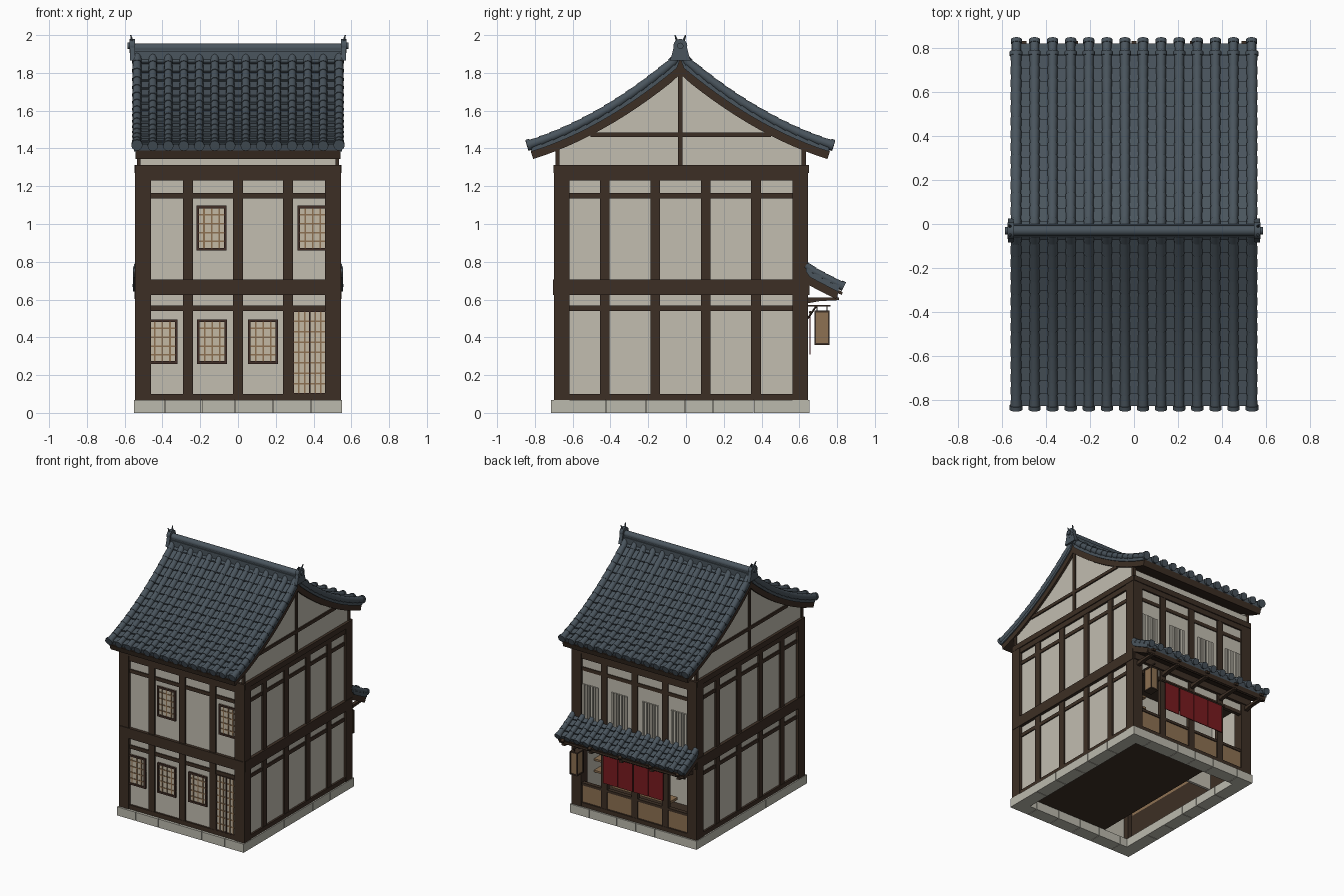
import bpy, bmesh, math, random
from mathutils import Vector, Matrix

random.seed(3)


def material(name, rgb):
    m = bpy.data.materials.new(name)
    m.diffuse_color = (*rgb, 1)
    return m


PLASTER = material("plaster", (0.54, 0.51, 0.435))
TIMBER = material("dark timber", (0.046, 0.028, 0.018))
FRAME = material("window frame brown", (0.055, 0.028, 0.02))
TILE = material("slate tile", (0.068, 0.09, 0.11))
STONE = material("pale stone", (0.50, 0.49, 0.42))
TAN = material("tan wood", (0.27, 0.165, 0.085))
PAPER = material("window paper", (0.55, 0.48, 0.37))
RED = material("red cloth", (0.19, 0.011, 0.014))
GREY = material("grey slats", (0.26, 0.25, 0.22))


def finish(name, bm, mat, smooth=False):
    bmesh.ops.recalc_face_normals(bm, faces=bm.faces)
    me = bpy.data.meshes.new(name)
    bm.to_mesh(me)
    bm.free()
    me.materials.append(mat)
    ob = bpy.data.objects.new(name, me)
    bpy.context.collection.objects.link(ob)
    if smooth:
        bpy.ops.object.select_all(action='DESELECT')
        ob.select_set(True)
        bpy.context.view_layer.objects.active = ob
        bpy.ops.object.shade_smooth_by_angle(angle=0.65)
    return ob


def boxes(name, mat, items):
    """One object from many boxes (x0, x1, y0, y1, z0, z1)."""
    bm = bmesh.new()
    for x0, x1, y0, y1, z0, z1 in items:
        mid = Vector((x0 + x1, y0 + y1, z0 + z1)) / 2
        size = Matrix.Diagonal((abs(x1 - x0), abs(y1 - y0), z1 - z0, 1))
        bmesh.ops.create_cube(bm, size=1, matrix=Matrix.Translation(mid) @ size)
    return finish(name, bm, mat)


def prism(bm, pts, x0, x1):
    """Extrude a (y, z) outline along x."""
    a = [bm.verts.new((x0, y, z)) for y, z in pts]
    b = [bm.verts.new((x1, y, z)) for y, z in pts]
    n = len(pts)
    bm.faces.new(a)
    bm.faces.new(b[::-1])
    for i in range(n):
        bm.faces.new((a[i], b[i], b[(i + 1) % n], a[(i + 1) % n]))


def rod(bm, a, b, r1, r2, seg=12):
    a, b = Vector(a), Vector(b)
    rot = (b - a).to_track_quat('Z', 'Y').to_matrix().to_4x4()
    bmesh.ops.create_cone(bm, cap_ends=True, segments=seg, radius1=r1, radius2=r2,
                          depth=(b - a).length, matrix=Matrix.Translation((a + b) / 2) @ rot)


# ---------- tiled slopes ----------
def slope(name, y0, sign, z0, a, b, length, rows, roll_xs, half, r=0.024):
    """Curved slope z = z0 - a d + b d^2 with stepped tiles, rolls and a timber deck."""
    def pt(d, off):
        s = -a + 2 * b * d
        k = math.hypot(s, 1)
        return (y0 + sign * max(0, d - s / k * off), z0 - a * d + b * d * d + off / k)
    bed = length - 0.012
    ds = [bed * i / rows for i in range(rows + 1)]
    top = []
    for p, q in zip(ds, ds[1:]):
        top += [pt(p, -0.036), pt(q, -0.024)]
    bm = bmesh.new()
    prism(bm, top + [pt(d, -0.06) for d in ds[::-1]], -half, half)
    finish(name + "_tiles", bm, TILE)
    bm = bmesh.new()
    deck = [d * (length - 0.006) / bed for d in ds]
    prism(bm, [pt(d, -0.059) for d in deck] + [pt(d, -0.1) for d in deck[::-1]],
          -half + 0.008, half - 0.008)
    finish(name + "_deck", bm, TIMBER)
    bm = bmesh.new()
    for x in roll_xs:
        for i, (p, q) in enumerate(zip(ds, ds[1:])):
            last = i == rows - 1
            u, v = pt(p, -r), pt(length if last else q + 0.004, -r)
            rod(bm, (x, *u), (x, *v), r * 0.84, r)
        e, f = pt(length - 0.014, -r), pt(length + 0.004, -r)
        rod(bm, (x, *e), (x, *f), r * 1.15, r * 1.15)
    finish(name + "_rolls", bm, TILE, True)


RY = -0.03
rolls = [s * (0.041 + 0.082 * i) for s in (1, -1) for i in range(6)]
for nm, sg in (("front_roof", -1), ("back_roof", 1)):
    slope(nm, RY, sg, 1.92, 0.875, 0.347, 0.815, 14, rolls, 0.55)
    slope(nm + "_verge", RY, sg, 1.925, 0.875, 0.347, 0.815, 14, (-0.535, 0.535), 0.545, 0.026)
slope("awning", 0.635, 1, 0.80, 0.58, 0.25, 0.207, 4, rolls + [-0.533, 0.533], 0.555, 0.022)

# ---------- ridge and end ornaments ----------
boxes("ridge_course", TILE, [(-0.555, 0.555, RY - 0.03, RY + 0.03, 1.87, 1.915),
                             (-0.555, 0.555, RY - 0.022, RY + 0.022, 1.915, 1.935)])
bm = bmesh.new()
rod(bm, (-0.565, RY, 1.932), (0.565, RY, 1.932), 0.024, 0.024, 16)
finish("ridge_cap", bm, TILE, True)
bm = bmesh.new()
for s in (-1, 1):
    rod(bm, (s * 0.545, RY, 1.943), (s * 0.574, RY, 1.943), 0.037, 0.037, 16)
    rod(bm, (s * 0.574, RY, 1.943), (s * 0.585, RY, 1.943), 0.017, 0.017, 12)
    prism(bm, [(RY - 0.055, 1.865), (RY + 0.055, 1.865), (RY + 0.045, 1.895), (RY + 0.034, 1.94),
               (RY - 0.034, 1.94), (RY - 0.045, 1.895)], s * 0.545, s * 0.572)
    for t in (-1, 1):
        rod(bm, (s * 0.56, RY + t * 0.016, 1.965), (s * 0.568, RY + t * 0.028, 2.0), 0.008, 0.003, 8)
finish("ridge_ornaments", bm, TILE, True)

# ---------- stone base ring ----------
stones = []


def course(lo, hi, make):
    p = lo
    while p < hi - 0.01:
        q = min(hi, p + random.uniform(0.14, 0.24))
        q = hi if hi - q < 0.08 else q
        stones.append(make(p, q - (0.003 if q < hi else 0)))
        p = q


for y0, y1 in ((-0.715, -0.615), (0.555, 0.655)):
    course(-0.55, 0.55, lambda p, q: (p, q, y0, y1, 0, 0.067))
for x0, x1 in ((-0.55, -0.45), (0.45, 0.55)):
    course(-0.615, 0.555, lambda p, q: (x0, x1, p, q, 0, 0.067))
boxes("stone_base", STONE, stones)

# ---------- plaster walls ----------
boxes("plaster_walls", PLASTER, [
    (-0.525, 0.525, -0.68, -0.66, 0.065, 1.37), (-0.525, 0.525, 0.61, 0.63, 0.57, 1.37),
    (-0.525, -0.505, -0.68, 0.63, 0.065, 1.32), (0.505, 0.525, -0.68, 0.63, 0.065, 1.32)])
bm = bmesh.new()
for s in (-1, 1):
    prism(bm, [(-0.68, 1.3), (0.62, 1.3), (0.62, 1.39), (0.3, 1.57), (RY, 1.83), (-0.36, 1.57), (-0.68, 1.39)],
          s * 0.505, s * 0.525)
finish("gable_plaster", bm, PLASTER)

# ---------- timber frame ----------
T = []
for s in (-1, 1):
    for y0, y1 in ((-0.70, -0.617), (0.563, 0.645)):
        T.append((s * 0.46, s * 0.545, y0, y1, 0.065, 1.31))
    for y in (-0.43, -0.163, 0.105, 0.37):                 # side posts
        T.append((s * 0.51, s * 0.537, y - 0.026, y + 0.026, 0.07, 1.27))
    for z0, z1, w in ((0.067, 0.1, .54), (0.54, 0.568, .533), (0.625, 0.705, .549),
                      (1.135, 1.163, .533), (1.23, 1.27, .54), (1.27, 1.312, .547)):
        T.append((s * 0.51, s * w, -0.69, 0.64, z0, z1))
    for y0, y1, z0, z1 in ((-0.692, -0.67, 1.31, 1.40), (0.612, 0.634, 1.31, 1.40),
                           (RY - 0.012, RY + 0.012, 1.31, 1.84), (-0.505, 0.45, 1.46, 1.485)):
        T.append((s * 0.515, s * 0.535, y0, y1, z0, z1))   # gable timbers
for yin, yf in ((-0.665, -1), (0.61, 1)):                  # front and back faces
    out = lambda d: -0.68 - d if yf < 0 else 0.628 + d
    for x in (-0.265, 0, 0.265):
        T.append((x - 0.026, x + 0.026, yin, out(0.013), 0.07, 1.27))
    for z0, z1, d in ((0.067, 0.1, .015), (0.54, 0.568, .009), (0.625, 0.705, .025),
                      (1.135, 1.163, .009), (1.23, 1.27, .015), (1.27, 1.312, .022)):
        T.append((-0.54, 0.54, yin, out(d), z0, z1))
boxes("timber_frame", TIMBER, T)

# ---------- front windows and door ----------
paper, frame, bars = [], [], []


def window(x0, x1, z0, z1, nv, nh, w=0.014):
    paper.append((x0, x1, -0.684, -0.678, z0, z1))
    frame.extend([(x0, x0 + w, -0.694, -0.678, z0, z1), (x1 - w, x1, -0.694, -0.678, z0, z1),
                  (x0, x1, -0.694, -0.678, z0, z0 + w), (x0, x1, -0.694, -0.678, z1 - w, z1)])
    for i in range(1, nv + 1):
        x = x0 + (x1 - x0) * i / (nv + 1)
        bars.append((x - 0.004, x + 0.004, -0.689, -0.68, z0, z1))
    for i in range(1, nh + 1):
        z = z0 + (z1 - z0) * i / (nh + 1)
        bars.append((x0, x1, -0.688, -0.68, z - 0.004, z + 0.004))


for x in (-0.14, 0.395):
    window(x - 0.08, x + 0.08, 0.86, 1.097, 3, 4)
for x in (-0.4, -0.137, 0.133):
    window(x - 0.08, x + 0.08, 0.26, 0.495, 3, 4)
window(0.291, 0.385, 0.1, 0.54, 2, 7, 0.005)
window(0.377, 0.47, 0.1, 0.54, 2, 7, 0.005)
boxes("window_paper", PAPER, paper)
boxes("window_frames", FRAME, frame)
boxes("window_lattice", TAN, bars)

# ---------- upper back slatted windows ----------
backs, slats = [], []
for x in (-0.385, -0.133, 0.133, 0.385):
    backs.append((x - 0.07, x + 0.07, 0.626, 0.632, 0.73, 1.03))
    for i in range(6):
        sx = x - 0.06 + 0.024 * i
        slats.append((sx - 0.008, sx + 0.008, 0.628, 0.641, 0.73, 1.03))
boxes("slat_window_backs", GREY, backs)
boxes("window_slats", PLASTER, slats)

# ---------- shop front: panels, counter, curtain ----------
bays = [(-0.46, -0.291), (-0.239, -0.026), (0.026, 0.239), (0.291, 0.46)]
boxes("shop_panels", TAN, [(a, b, 0.615, 0.63, 0.1, 0.235) for a, b in bays])
boxes("shop_panel_rail", TIMBER, [(-0.47, 0.47, 0.605, 0.637, 0.232, 0.252)])
boxes("curtain", RED, [(-0.262 + 0.132 * i, -0.136 + 0.132 * i, 0.654, 0.66, 0.31, 0.53) for i in range(4)])
bm = bmesh.new()
rod(bm, (-0.29, 0.657, 0.533), (0.29, 0.657, 0.533), 0.007, 0.007)
finish("curtain_rod", bm, TIMBER, True)

# ---------- shop interior ----------
boxes("floors", TIMBER, [(-0.25, 0.51, -0.66, 0.61, 0.07, 0.1), (-0.51, 0.51, -0.66, 0.61, 0.64, 0.68),
                         (-0.506, -0.495, -0.66, 0.61, 0.065, 0.27)])
boxes("inner_wall", PLASTER, [(-0.505, 0.505, 0.24, 0.26, 0.1, 0.64)])
boxes("inner_boards", TAN, [(-0.506, -0.497, -0.66, 0.24, 0.27, 0.4), (-0.25, 0.25, 0.46, 0.56, 0.24, 0.26)])
boxes("shelves", TAN, [(0.24, 0.505, 0.26, 0.42, z, z + 0.015) for z in (0.24, 0.33, 0.42, 0.51)])

# ---------- awning brackets ----------
bm = bmesh.new()
for x in (-0.5, -0.265, 0, 0.265, 0.5):
    prism(bm, [(0.63, 0.578), (0.71, 0.592), (0.81, 0.597), (0.81, 0.612), (0.63, 0.612)], x - 0.014, x + 0.014)
    prism(bm, [(0.64, 0.695), (0.64, 0.72), (0.83, 0.64), (0.825, 0.625)], x - 0.012, x + 0.012)
prism(bm, [(0.775, 0.61), (0.802, 0.61), (0.802, 0.65), (0.775, 0.65)], -0.54, 0.54)
finish("awning_brackets", bm, TIMBER)

# ---------- hanging lantern ----------
boxes("lantern_body", TAN, [(0.417, 0.473, 0.684, 0.756, 0.365, 0.535)])
L = [(0.413, 0.477, 0.68, 0.76, z, z + 0.01) for z in (0.36, 0.532)]
L += [(x, x + 0.009, y, y + 0.009, 0.36, 0.54) for x in (0.412, 0.469) for y in (0.679, 0.752)]
L += [(0.44, 0.45, 0.64, 0.765, 0.562, 0.572), (0.442, 0.448, 0.69, 0.696, 0.54, 0.565),
      (0.442, 0.448, 0.744, 0.75, 0.54, 0.565)]
boxes("lantern_frame", TIMBER, L)
bm = bmesh.new()
rod(bm, (0.445, 0.645, 0.5), (0.445, 0.69, 0.566), 0.005, 0.005, 8)
finish("lantern_strut", bm, TIMBER)
